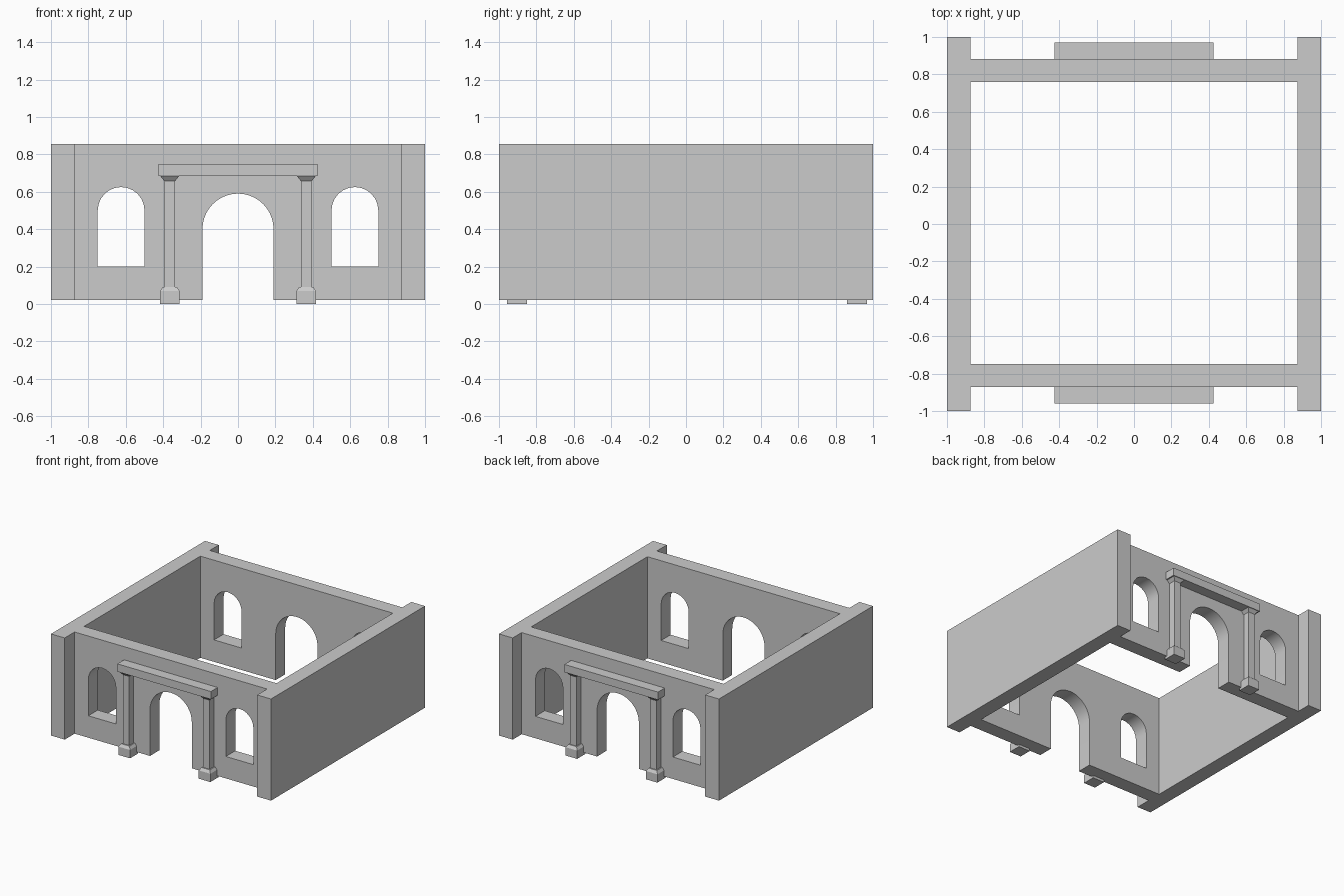
import bpy, bmesh
from math import pi, cos, sin

if "Cube" in bpy.data.objects:
    bpy.data.objects.remove(bpy.data.objects["Cube"])

Z0, Z1 = 0.02, 0.855          # bottom and top of the walls
HALF_T = 0.0615               # half thickness of the arcade walls


def add_mesh(name, bm):
    bmesh.ops.recalc_face_normals(bm, faces=bm.faces)
    mesh = bpy.data.meshes.new(name)
    bm.to_mesh(mesh)
    bm.free()
    obj = bpy.data.objects.new(name, mesh)
    bpy.context.collection.objects.link(obj)
    return obj


def square_stack(name, x, y, rings):
    """Solid of stacked rectangles, each ring given as (half x, half y, z)."""
    bm = bmesh.new()
    loops = [[bm.verts.new((x + sx * hx, y + sy * hy, z))
              for sx, sy in ((-1, -1), (1, -1), (1, 1), (-1, 1))]
             for hx, hy, z in rings]
    for a, b in zip(loops, loops[1:]):
        for i in range(4):
            j = (i + 1) % 4
            bm.faces.new((a[i], a[j], b[j], b[i]))
    bm.faces.new(loops[0])
    bm.faces.new(loops[-1])
    return add_mesh(name, bm)


def arch(cx, r, bottom, spring, n):
    """Outline of a round-headed opening, from lower right to lower left."""
    head = [(cx + r * cos(pi * i / n), spring + r * sin(pi * i / n))
            for i in range(n + 1)]
    return [(cx + r, bottom)] + head + [(cx - r, bottom)]


def arcade_wall(name, y):
    """Wall profile with a doorway notch and two window holes, extruded."""
    door = arch(0, 0.19, Z0, 0.40, 20)
    outer = [(-0.875, Z1), (-0.875, Z0)] + door[::-1] + [(0.875, Z0), (0.875, Z1)]
    windows = [arch(cx, 0.125, 0.20, 0.50, 12) for cx in (-0.625, 0.625)]
    curve = bpy.data.curves.new(name, 'CURVE')
    curve.dimensions = '2D'
    curve.fill_mode = 'BOTH'
    curve.extrude = HALF_T
    for pts in [outer] + windows:
        spline = curve.splines.new('POLY')
        spline.points.add(len(pts) - 1)
        for p, (px, pz) in zip(spline.points, pts):
            p.co = (px, pz, 0, 1)
        spline.use_cyclic_u = True
    obj = bpy.data.objects.new(name, curve)
    obj.location.y = y
    obj.rotation_euler.x = pi / 2
    bpy.context.collection.objects.link(obj)
    bpy.ops.object.select_all(action='DESELECT')
    obj.select_set(True)
    bpy.context.view_layer.objects.active = obj
    bpy.ops.object.convert(target='MESH')
    obj = bpy.context.object
    bm = bmesh.new()
    bm.from_mesh(obj.data)
    bmesh.ops.remove_doubles(bm, verts=bm.verts, dist=1e-4)
    bmesh.ops.recalc_face_normals(bm, faces=bm.faces)
    bm.to_mesh(obj.data)
    bm.free()
    bpy.ops.object.shade_smooth_by_angle()


# Plain side walls, running past the arcade walls at both ends
for side, s in (("left", -1), ("right", 1)):
    square_stack(f"{side}_wall", s * 0.9375, 0,
                 [(0.0625, 1, Z0), (0.0625, 1, Z1)])

# Front and back walls, each with a portico around the doorway
for end, s, wall_y in (("front", -1, -0.81), ("back", 1, 0.822)):
    arcade_wall(f"{end}_wall", wall_y)
    y = wall_y + s * 0.093
    # Lintel
    square_stack(f"{end}_lintel", 0, y + s * 0.001,
                 [(0.425, 0.055, 0.683), (0.425, 0.055, 0.747)])
    # Columns: plinth, sloped foot, square shaft, flared capital
    profile = [(0.053, 0), (0.053, 0.068), (0.038, 0.09), (0.029, 0.09),
               (0.029, 0.657), (0.05, 0.683)]
    for side, sx in (("left", -1), ("right", 1)):
        square_stack(f"{end}_{side}_column", sx * 0.365, y,
                     [(h, h, z) for h, z in profile])
